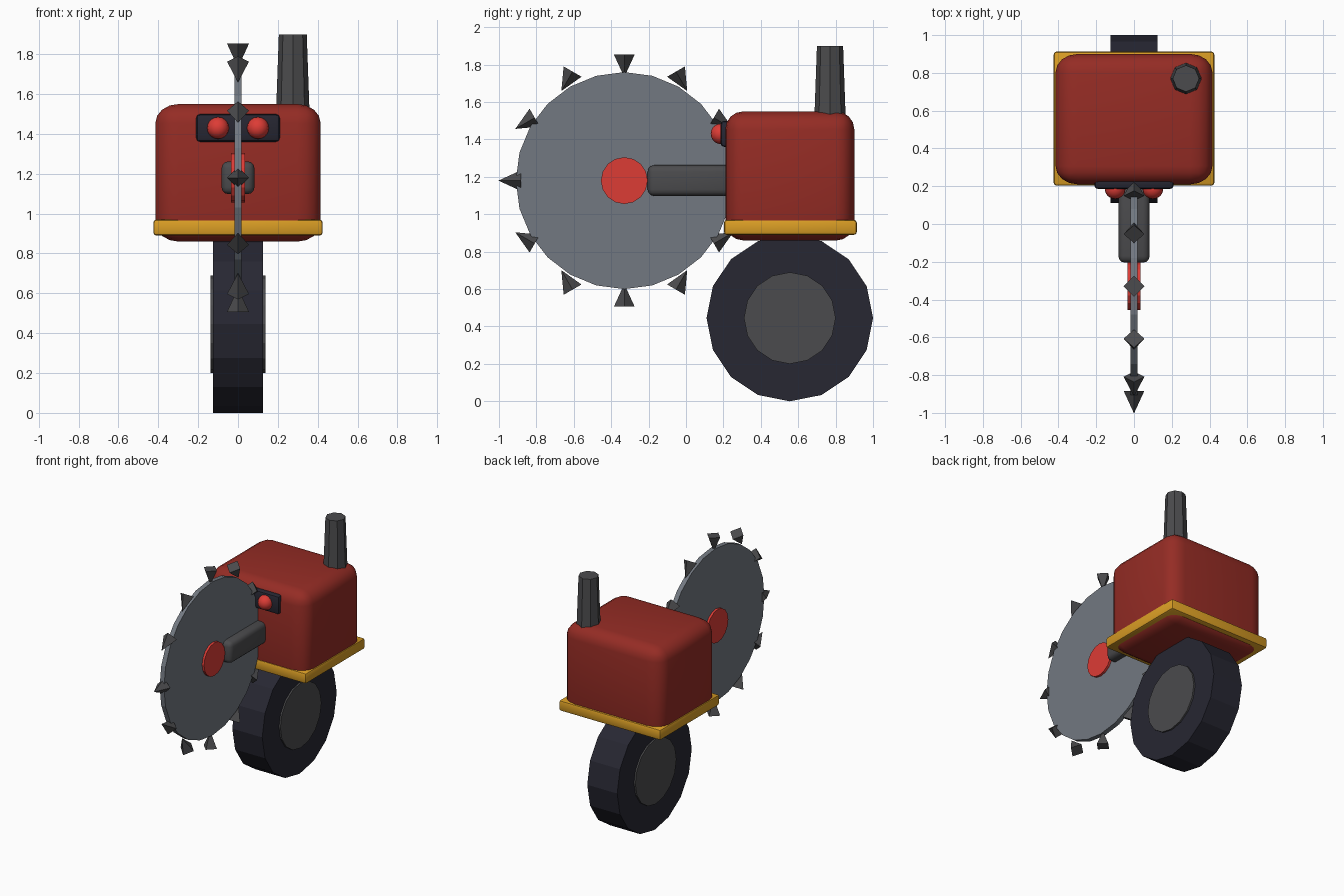
import bpy
from math import cos, sin, pi, radians

cube = bpy.data.objects.get("Cube")
if cube:
    bpy.data.objects.remove(cube, do_unlink=True)


def material(name, rgb):
    m = bpy.data.materials.new(name)
    m.use_nodes = True
    color = (*rgb, 1)
    m.diffuse_color = color
    m.node_tree.nodes["Principled BSDF"].inputs["Base Color"].default_value = color
    return m


BODY_RED = material("brick red", (0.30, 0.025, 0.018))
BRIGHT_RED = material("bright red", (0.72, 0.045, 0.036))
YELLOW = material("amber yellow", (0.70, 0.34, 0.018))
STEEL = material("steel grey", (0.17, 0.19, 0.22))
DARK_METAL = material("dark grey metal", (0.07, 0.07, 0.074))
RUBBER = material("dark navy rubber", (0.02, 0.02, 0.032))


def finish(name, mat, smooth=False):
    ob = bpy.context.object
    ob.name = name
    ob.data.materials.append(mat)
    if smooth:
        bpy.ops.object.shade_smooth_by_angle(angle=radians(40))
    return ob


def box(name, center, size, bevel, mat, segments=3, scaled_bevel=False):
    """Rounded block; a scaled bevel stretches with the block."""
    bpy.ops.mesh.primitive_cube_add(size=1, location=center)
    ob = bpy.context.object
    ob.scale = size
    if not scaled_bevel:
        bpy.ops.object.transform_apply(location=False, rotation=False, scale=True)
    mod = ob.modifiers.new("round", "BEVEL")
    mod.width = bevel
    mod.segments = segments
    bpy.ops.object.modifier_apply(modifier=mod.name)
    bpy.ops.object.transform_apply(location=False, rotation=False, scale=True)
    return finish(name, mat, smooth=True)


def disc(name, center, radius, width, sides, mat):
    """Cylinder with its axle along x."""
    bpy.ops.mesh.primitive_cylinder_add(vertices=sides, radius=radius, depth=width,
                                        location=center, rotation=(0, pi / 2, 0))
    return finish(name, mat)


# Body and skirt
box("body", (0, 0.555, 1.205), (0.83, 0.69, 0.69), 0.14, BODY_RED, 4, True)
box("skirt_plate", (0, 0.558, 0.93), (0.85, 0.71, 0.08), 0.015, YELLOW, 2)

# Exhaust
bpy.ops.mesh.primitive_cone_add(vertices=8, radius1=0.085, radius2=0.07, depth=0.42,
                                location=(0.275, 0.77, 1.69))
finish("exhaust_pipe", DARK_METAL)

# Face
box("visor", (0, 0.215, 1.43), (0.42, 0.06, 0.14), 0.02, RUBBER, 2)
for side, label in ((1, "left"), (-1, "right")):
    bpy.ops.mesh.primitive_uv_sphere_add(segments=16, ring_count=10, radius=0.055,
                                         location=(0.1 * side, 0.187, 1.43))
    finish(label + "_eye", BRIGHT_RED, smooth=True)

# Single wheel
AXLE = (0, 0.555, 0.445)
disc("tire", AXLE, 0.445, 0.25, 16, RUBBER)
disc("wheel_hub", AXLE, 0.245, 0.274, 16, DARK_METAL)

# Saw arm and blade
box("saw_arm", (0, 0.025, 1.18), (0.165, 0.46, 0.165), 0.035, DARK_METAL)
SAW_Y, SAW_Z = -0.33, 1.18
disc("saw_blade", (0, SAW_Y, SAW_Z), 0.58, 0.036, 24, STEEL)
disc("saw_hub", (0, SAW_Y, SAW_Z), 0.125, 0.07, 16, BRIGHT_RED)

# Saw teeth, each tipped opposite to its angle around the blade
for i in range(12):
    t = i * pi / 6
    bpy.ops.mesh.primitive_cone_add(
        vertices=4, radius1=0.055, depth=0.12,
        location=(0, SAW_Y + 0.613 * cos(t), SAW_Z + 0.613 * sin(t)),
        rotation=(-t - pi / 2, 0, 0))
    finish(f"saw_tooth_{i + 1}", DARK_METAL)
